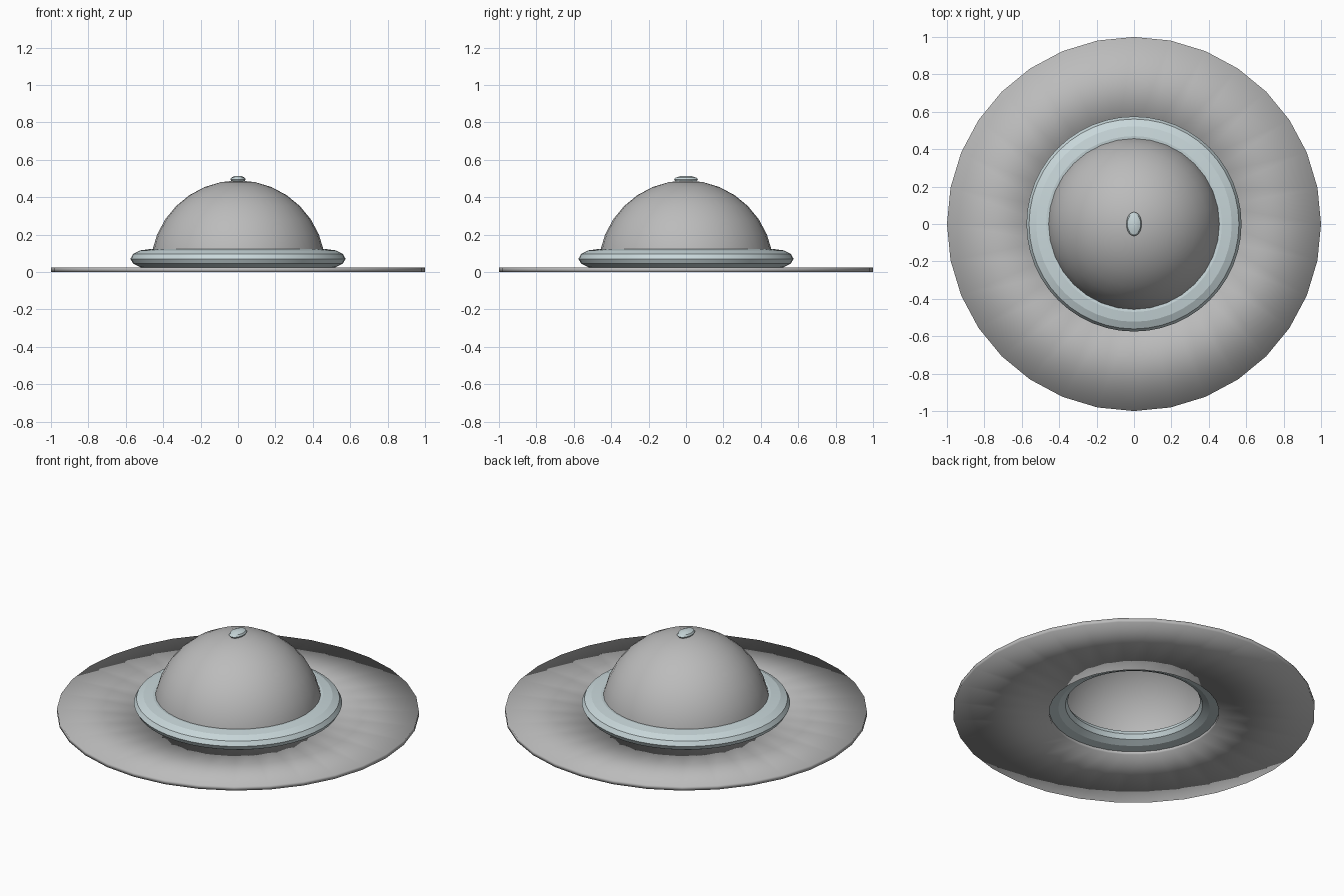
import bpy, bmesh, math

if "Cube" in bpy.data.objects:
    bpy.data.objects.remove(bpy.data.objects["Cube"])

def material(name, rgb):
    m = bpy.data.materials.new(name)
    m.diffuse_color = (*rgb, 1)
    m.use_nodes = True
    m.node_tree.nodes["Principled BSDF"].inputs["Base Color"].default_value = m.diffuse_color
    return m

grey = material("felt grey", (0.5, 0.5, 0.5))
pale = material("pale blue grey", (0.58, 0.68, 0.70))

def lathe(name, profile, mat, segments, closed, smooth_angle):
    """Spin an (r, z) profile about z."""
    bm = bmesh.new()
    vs = [bm.verts.new((r, 0, z)) for r, z in profile]
    pairs = list(zip(vs, vs[1:] + vs[:1])) if closed else list(zip(vs, vs[1:]))
    edges = [bm.edges.new(p) for p in pairs]
    bmesh.ops.spin(bm, geom=vs + edges, cent=(0, 0, 0), axis=(0, 0, 1),
                   angle=math.tau, steps=segments, use_duplicate=False)
    bmesh.ops.remove_doubles(bm, verts=bm.verts, dist=1e-5)
    bmesh.ops.recalc_face_normals(bm, faces=bm.faces)
    me = bpy.data.meshes.new(name)
    bm.to_mesh(me)
    bm.free()
    me.materials.append(mat)
    ob = bpy.data.objects.new(name, me)
    bpy.context.collection.objects.link(ob)
    bpy.ops.object.select_all(action='DESELECT')
    ob.select_set(True)
    bpy.context.view_layer.objects.active = ob
    if smooth_angle is None:
        bpy.ops.object.shade_smooth()
    else:
        bpy.ops.object.shade_smooth_by_angle(angle=math.radians(smooth_angle))
    return ob

# Thin wide brim, softly shaded across its rim
lathe("brim", [(0.47, 0), (1, 0), (1, 0.025), (0.47, 0.025)], grey, 32, True, None)

# Open hemispherical crown
R, base = 0.468, 0.022
crown = [(R * math.cos(i * math.pi / 16), base + R * math.sin(i * math.pi / 16)) for i in range(8)]
lathe("crown", crown + [(0, base + R)], grey, 32, False, None)

# Flattened ring band around the crown
ring = [(0.47 + 0.105 * math.cos(i * math.tau / 12), 0.071 + 0.052 * math.sin(i * math.tau / 12))
        for i in range(12)]
lathe("band", ring, pale, 48, True, 15)

# Oval button on top
oval = [(0.0, -0.02)] + [(0.064 * math.cos(a), 0.02 * math.sin(a))
        for a in (math.radians(d) for d in (-60, -30, 0, 30, 60))] + [(0.0, 0.02)]
button = lathe("top_button", oval, pale, 24, False, 30)
button.scale.x = 0.64
button.location.z = 0.495
